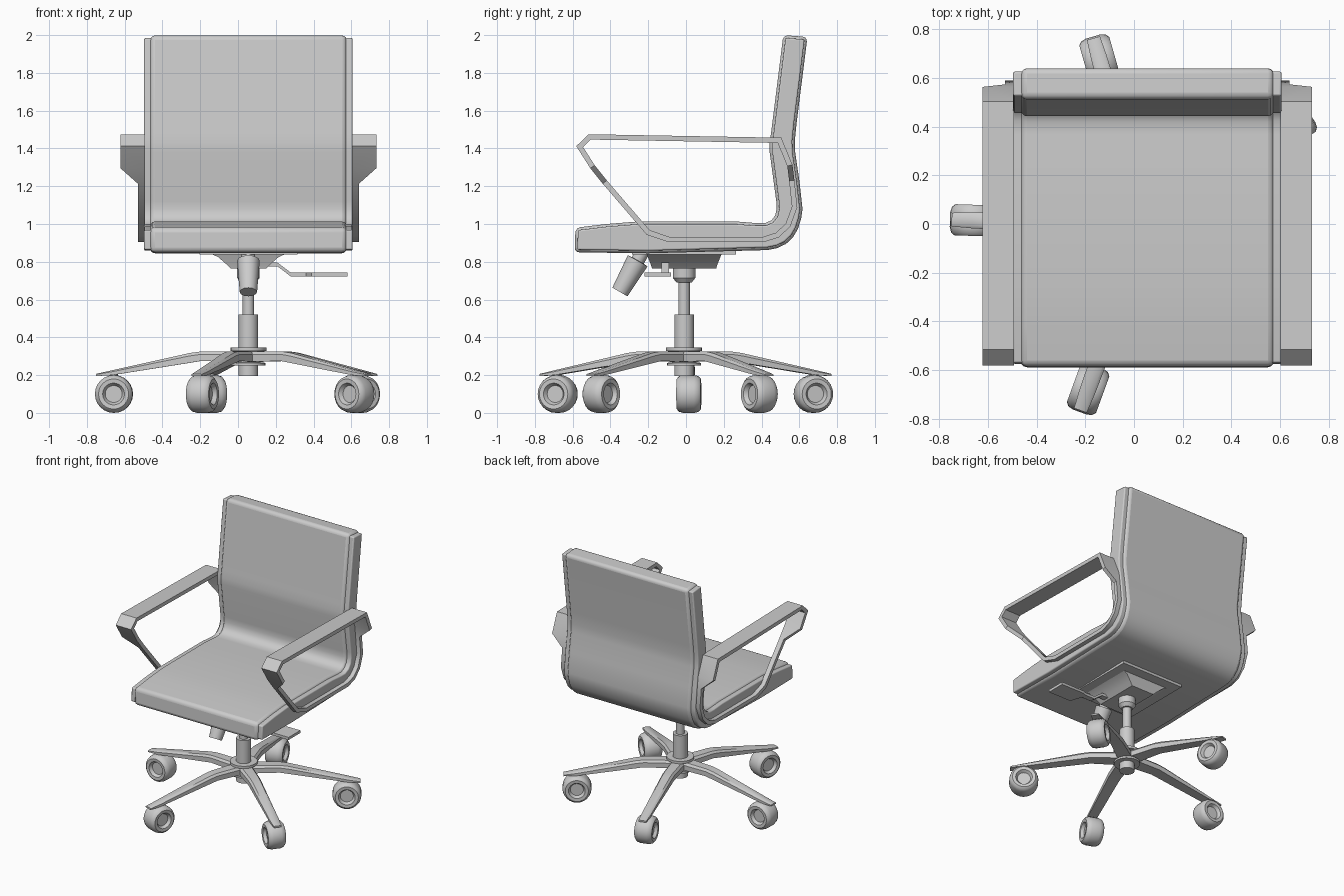
import bpy, bmesh
from math import cos, sin, pi, radians
from mathutils import Vector, Matrix

if "Cube" in bpy.data.objects:
    bpy.data.objects.remove(bpy.data.objects["Cube"])

CX, CY = 0.055, -0.01   # chair column axis


def loft(name, rings, closed=False, bevel=0, mat=None):
    """Skin equal-length rings of points; cap the ends unless closed."""
    bm = bmesh.new()
    vs = [[bm.verts.new(p) for p in r] for r in rings]
    n, m = len(vs), len(vs[0])
    for i in range(n if closed else n - 1):
        a, b = vs[i], vs[(i + 1) % n]
        for j in range(m):
            k = (j + 1) % m
            bm.faces.new((a[j], a[k], b[k], b[j]))
    if not closed:
        bm.faces.new(vs[0])
        bm.faces.new(vs[-1])
    bmesh.ops.recalc_face_normals(bm, faces=bm.faces)
    if mat:
        bm.transform(mat)
    me = bpy.data.meshes.new(name)
    bm.to_mesh(me)
    bm.free()
    ob = bpy.data.objects.new(name, me)
    bpy.context.collection.objects.link(ob)
    if bevel:
        mod = ob.modifiers.new("bevel", 'BEVEL')
        mod.width, mod.segments = bevel, 3
        mod.limit_method, mod.angle_limit = 'ANGLE', radians(40)
        mod.use_clamp_overlap = False
    bpy.ops.object.select_all(action='DESELECT')
    ob.select_set(True)
    bpy.context.view_layer.objects.active = ob
    bpy.ops.object.shade_smooth_by_angle(angle=radians(35))
    return ob


def lathe(name, prof, loc, axis=(0, 0, 1), n=24):
    """Turned part: prof is (radius, height along axis)."""
    rings = [[(r * cos(2 * pi * i / n), r * sin(2 * pi * i / n), h) for i in range(n)]
             for r, h in prof]
    rot = Vector(axis).to_track_quat('Z', 'Y').to_matrix().to_4x4()
    return loft(name, rings, mat=Matrix.Translation(loc) @ rot)


def offset(pts, d):
    """Mitred offset of a closed counter-clockwise outline; positive d goes inward."""
    out = []
    for i, p in enumerate(pts):
        p = Vector(p)
        a = (p - Vector(pts[i - 1])).normalized()
        b = (Vector(pts[(i + 1) % len(pts)]) - p).normalized()
        na, nb = Vector((-a.y, a.x)), Vector((-b.y, b.x))
        out.append(p + (na + nb) * d / (1 + na.dot(nb)))
    return out


def rect(x, y, z):
    return [(CX + sx * x, CY + sy * y, z) for sx, sy in ((-1, -1), (1, -1), (1, 1), (-1, 1))]


# Seat and back: one L-shaped side profile (y, z)
profile = [(-0.59, 0.85), (-0.2, 0.845), (0.43, 0.862), (0.485, 0.873), (0.53, 0.895),
           (0.567, 0.93), (0.593, 0.975), (0.61, 1.03), (0.617, 1.08), (0.60, 1.23),
           (0.578, 1.38), (0.576, 1.44), (0.585, 1.53), (0.643, 1.99), (0.515, 2.0),
           (0.45, 1.48), (0.443, 1.43), (0.443, 1.38), (0.478, 1.12), (0.48, 1.08),
           (0.472, 1.045), (0.453, 1.02), (0.42, 1.005), (0.37, 1.005), (0.27, 1.013),
           (-0.257, 1.013), (-0.42, 1.0), (-0.585, 0.98)]
loft("seat_and_back_cushion",
     [[(x, y, z) for y, z in profile] for x in (CX - 0.52, CX + 0.52)], bevel=0.025)

# Side panels, slightly inset from the cushion outline
inset = offset(profile, 0.014)
for side, s in (("left", -1), ("right", 1)):
    loft(side + "_side_panel",
         [[(CX + s * x, y, z) for y, z in inset] for x in (0.505, 0.552)], bevel=0.008)

# Armrests: flat strip loops, wide on top and narrow along the seat (y, z, width)
arm = [(-0.51, 1.461, .125), (-0.563, 1.41, .125), (-0.495, 1.303, .125), (-0.43, 1.222, .033),
       (-0.20, 0.955, .033), (-0.09, 0.918, .033), (0.41, 0.918, .033), (0.485, 0.942, .033),
       (0.54, 0.995, .033), (0.575, 1.09, .033), (0.56, 1.23, .033), (0.55, 1.31, .125),
       (0.495, 1.443, .125)]
path = [(y, z) for y, z, w in arm]
inner, outer = offset(path, 0.014), offset(path, -0.014)
for side, s in (("left", -1), ("right", 1)):
    rings = []
    for a, b, (_, _, w) in zip(inner, outer, arm):
        x0, x1 = CX + s * 0.548, CX + s * (0.552 + w)
        rings.append([(x0, *a), (x1, *a), (x1, *b), (x0, *b)])
    loft(side + "_armrest", rings, closed=True)

# Mounting plate and tilt housing under the seat
loft("mounting_plate", [rect(0.26, 0.275, 0.838), rect(0.26, 0.275, 0.87)])
loft("tilt_housing", [rect(0.095, 0.17, 0.765), rect(0.12, 0.178, 0.79),
                      rect(0.16, 0.192, 0.825), rect(0.205, 0.2, 0.845)])

# Gas lift column
lathe("column_collar", [(0.04, 0.69), (0.06, 0.715), (0.06, 0.775)], (CX, CY, 0))
lathe("column_piston", [(0.03, 0.5), (0.03, 0.7)], (CX, CY, 0))
lathe("column_sleeve", [(0.052, 0.195), (0.052, 0.52)], (CX, CY, 0))
lathe("base_hub", [(0.09, 0.25), (0.09, 0.265), (0.065, 0.267), (0.065, 0.325),
                   (0.095, 0.327), (0.095, 0.345)], (CX, CY, 0))

# Tension knob, tilted forward
lathe("tension_knob", [(0.046, 0), (0.06, 0.19), (0.036, 0.192), (0.036, 0.245)],
      (CX, -0.35, 0.64), (0, 0.495, 0.869), 12)

# Height lever: cranked rod with a flat paddle (x, z, y from, y to)
lever = [(0.09, 0.785, -0.13, -0.09), (0.21, 0.785, -0.13, -0.09), (0.28, 0.732, -0.13, -0.09),
         (0.36, 0.732, -0.13, -0.09), (0.39, 0.732, -0.22, -0.08), (0.58, 0.732, -0.22, -0.08)]
loft("height_lever", [[(x, a, z - 0.01), (x, b, z - 0.01), (x, b, z + 0.01), (x, a, z + 0.01)]
                      for x, z, a, b in lever])

# Five-star base: leg sections (distance, bottom, top, half width) and casters
leg = [(0.03, .27, .325, .05), (0.25, .275, .325, .043), (0.31, .265, .317, .041),
       (0.72, .2, .226, .033), (0.805, .195, .207, .028)]
half = [(0.045, .04), (0.058, .062), (0.08, .064), (0.094, .052), (0.1, .03)]
wheel = half + [(r, -h) for r, h in reversed(half)]
for i in range(5):
    t = radians(178 + 72 * i)
    u = Vector((cos(t), sin(t), 0))
    mat = Matrix.Translation((CX, CY, 0)) @ Matrix.Rotation(t, 4, 'Z')
    loft(f"base_leg_{i + 1}",
         [[(r, -w, a), (r, w, a), (r, w, b - .015 * (b - a) / .05), (r, w * .7, b),
           (r, -w * .7, b), (r, -w, b - .015 * (b - a) / .05)] for r, a, b, w in leg], mat=mat)
    c = Vector((CX, CY, 0)) + u * 0.712
    lathe(f"caster_wheel_{i + 1}", wheel, c + Vector((0, 0, 0.1)), (-u.y, u.x, 0))
    lathe(f"caster_stem_{i + 1}", [(0.022, 0.17), (0.022, 0.215)], c, n=12)
